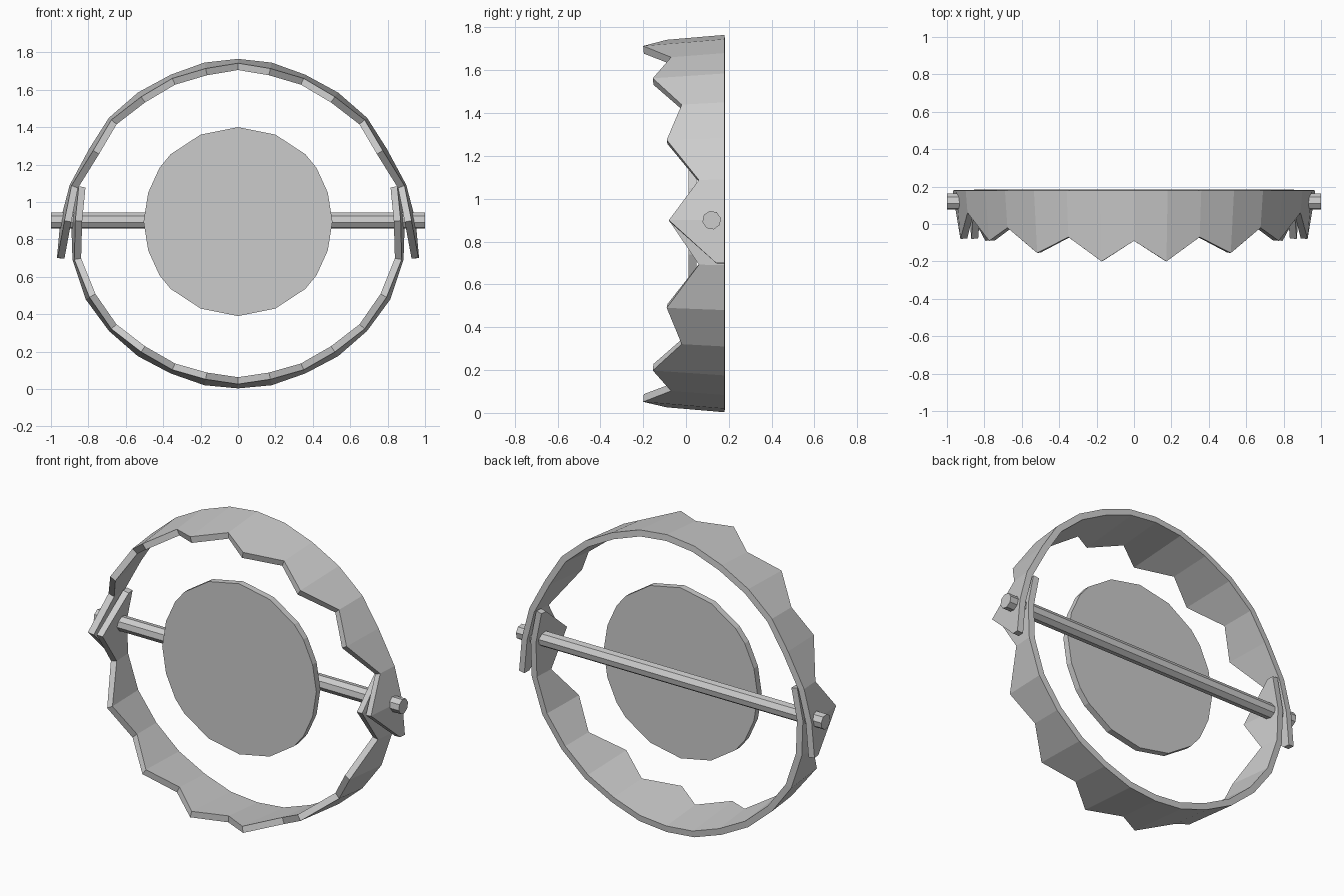
import bpy, bmesh, math
from mathutils import Vector

cube = bpy.data.objects.get("Cube")
if cube:
    bpy.data.objects.remove(cube)

steel = bpy.data.materials.new("grey_steel")
steel.use_nodes = True
GREY = (0.6, 0.6, 0.6, 1)
steel.diffuse_color = GREY
steel.node_tree.nodes["Principled BSDF"].inputs["Base Color"].default_value = GREY

CENTRE = Vector((0, 0, 0.89))
BACK = 0.18
# Front edge depth of the saw teeth, from the crown down to the strap end
TEETH = [-0.09, -0.2, -0.07, -0.155, -0.02, -0.09, 0.06, -0.08, 0.14]


def finish(name, bm):
    bmesh.ops.recalc_face_normals(bm, faces=bm.faces)
    mesh = bpy.data.meshes.new(name)
    bm.to_mesh(mesh)
    bm.free()
    mesh.materials.append(steel)
    obj = bpy.data.objects.new(name, mesh)
    bpy.context.collection.objects.link(obj)
    return obj


def jaw(name, half):
    """Toothed half hoop, tapering inward to the front; half runs from crown to end."""
    side = [(x, z, y) for (x, z), y in zip(half, TEETH)]
    path = [(-x, z, y) for x, z, y in reversed(side[1:])] + side
    bm = bmesh.new()
    rows = []
    for x, z, front in path:
        back = Vector((x, BACK, z))
        inward = CENTRE - Vector((x, 0, z))
        tip = Vector((x, front, z)) + inward.normalized() * 0.085 * (BACK - front)
        rows.append((bm.verts.new(back), bm.verts.new(tip)))
    for (a, b), (c, d) in zip(rows, rows[1:]):
        bm.faces.new((a, b, d, c))
    bmesh.ops.recalc_face_normals(bm, faces=bm.faces)
    # Make the skin face outward so the thickness grows inward
    bm.normal_update()
    f = bm.faces[len(rows) // 2]
    if f.normal.dot(f.calc_center_median() - CENTRE) < 0:
        bmesh.ops.reverse_faces(bm, faces=bm.faces)
    mesh = bpy.data.meshes.new(name)
    bm.to_mesh(mesh)
    bm.free()
    mesh.materials.append(steel)
    obj = bpy.data.objects.new(name, mesh)
    bpy.context.collection.objects.link(obj)
    solid = obj.modifiers.new("thickness", 'SOLIDIFY')
    solid.thickness = 0.037
    solid.offset = -1


def prism(name, outline, depth):
    """Closed outline extruded along a vector."""
    bm = bmesh.new()
    face = bm.faces.new([bm.verts.new(p) for p in outline])
    new = bmesh.ops.extrude_face_region(bm, geom=[face], use_keep_orig=True)["geom"]
    moved = [g for g in new if isinstance(g, bmesh.types.BMVert)]
    bmesh.ops.translate(bm, verts=moved, vec=depth)
    finish(name, bm)


# Two toothed jaws whose end straps overlap at the hinge
jaw("upper_jaw", [(0, 1.765), (0.18, 1.745), (0.36, 1.68), (0.535, 1.585), (0.69, 1.45),
                  (0.795, 1.285), (0.9, 1.09), (0.95, 0.9), (0.968, 0.7)])
jaw("lower_jaw", [(0, 0.003), (0.18, 0.02), (0.36, 0.083), (0.535, 0.175), (0.69, 0.31),
                  (0.815, 0.48), (0.885, 0.69), (0.892, 0.9), (0.855, 1.085)])

# Hinge pin running across both jaws
pin = []
for i in range(8):
    a = math.radians(45 * i + 12)
    pin.append((-1, 0.12 + 0.044 * math.cos(a), 0.9 + 0.044 * math.sin(a)))
prism("hinge_pin", pin, (2, 0, 0))

# Trigger plate: one quarter outline mirrored to a full disc
quarter = [(0, 0.505), (0.2, 0.465), (0.36, 0.36), (0.42, 0.287), (0.48, 0.155), (0.505, 0)]
right = quarter + [(x, -z) for x, z in reversed(quarter[:-1])]
outline = right + [(-x, z) for x, z in reversed(right[1:-1])]
prism("trigger_plate", [(x, 0.012, 0.895 + z) for x, z in outline], (0, 0.038, 0))
